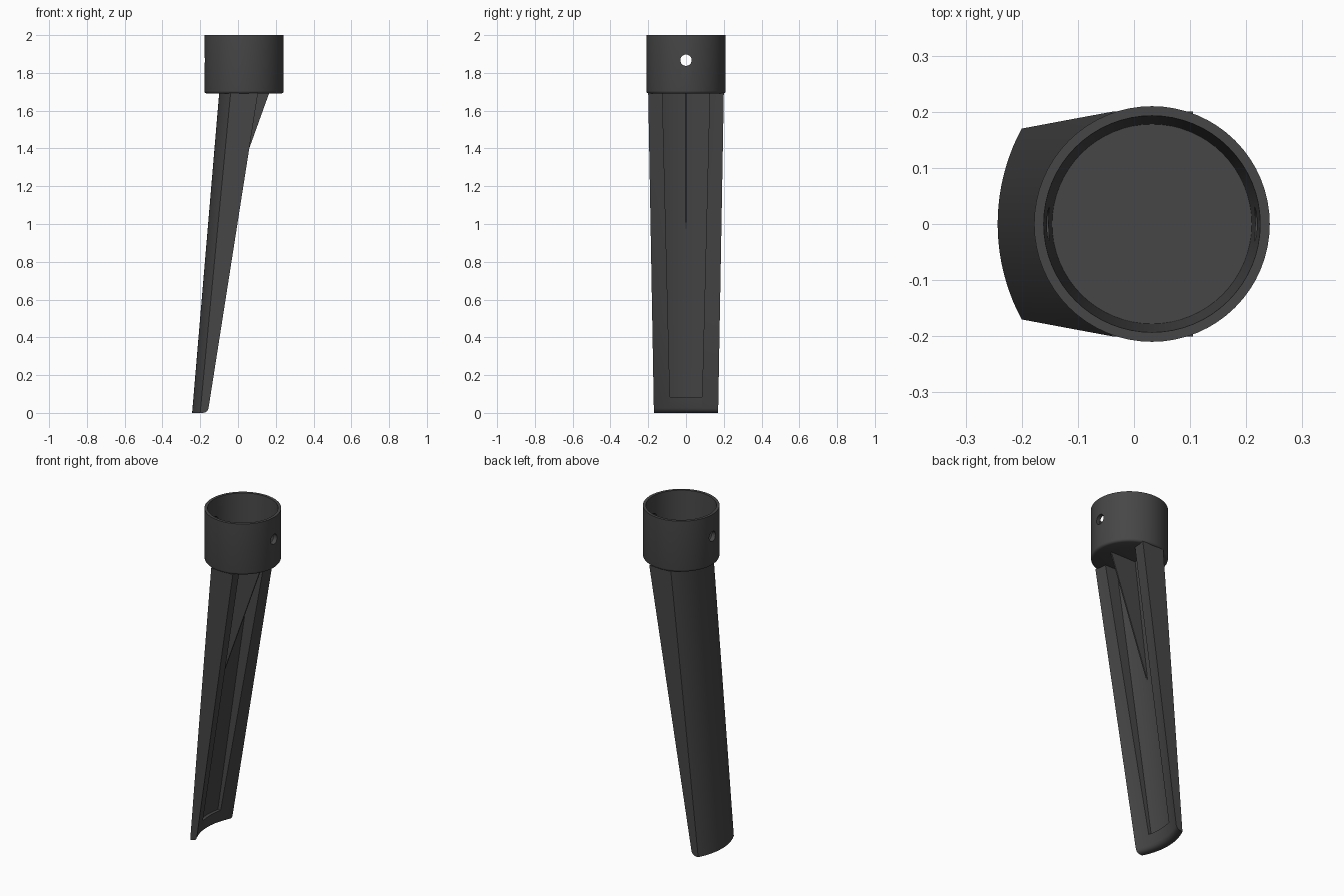
import bpy, bmesh, math

if "Cube" in bpy.data.objects:
    bpy.data.objects.remove(bpy.data.objects["Cube"])

TOP = 1.69          # height where the blade meets the collar
R = 0.36            # radius of the blade's curved back
CX = 0.032          # collar centre in x

dark = bpy.data.materials.new("dark_grey_plastic")
dark.diffuse_color = (0.062, 0.062, 0.062, 1)
dark.use_nodes = True
dark.node_tree.nodes["Principled BSDF"].inputs["Base Color"].default_value = dark.diffuse_color


def loft(name, sections):
    """Skin a list of equal-length point loops and cap both ends."""
    bm = bmesh.new()
    rings = [[bm.verts.new(p) for p in s] for s in sections]
    n = len(rings[0])
    for a, b in zip(rings, rings[1:]):
        for i in range(n):
            j = (i + 1) % n
            bm.faces.new((a[i], a[j], b[j], b[i]))
    bm.faces.new(rings[0])
    bm.faces.new(rings[-1])
    bmesh.ops.recalc_face_normals(bm, faces=bm.faces[:])
    me = bpy.data.meshes.new(name)
    bm.to_mesh(me)
    bm.free()
    ob = bpy.data.objects.new(name, me)
    me.materials.append(dark)
    bpy.context.collection.objects.link(ob)
    return ob


def activate(ob):
    bpy.ops.object.select_all(action='DESELECT')
    ob.select_set(True)
    bpy.context.view_layer.objects.active = ob


def cut(ob, cutter):
    activate(ob)
    mod = ob.modifiers.new("cut", 'BOOLEAN')
    mod.operation = 'DIFFERENCE'
    mod.solver = 'EXACT'
    mod.object = cutter
    bpy.ops.object.modifier_apply(modifier=mod.name)
    bpy.data.objects.remove(cutter)


def smooth(ob, angle=30):
    activate(ob)
    bpy.ops.object.shade_smooth_by_angle(angle=math.radians(angle))


def spread(h, n=20):
    return [-h + 2 * h * i / n for i in range(n + 1)]


def back_x(y, t):
    return -0.243 + 0.143 * t + R - math.sqrt(R * R - y * y)


# Blade: curved back, shallow concave front, rounded front toe
def blade_section(z):
    t = z / TOP
    h = 0.17 + 0.03 * t
    r = 0.025
    trim = r - math.sqrt(r * r - (r - z) ** 2) if z < r else 0
    edge = -0.16 + 0.265 * t - trim
    sag = 0.04 - 0.028 * t
    ys = spread(h)
    back = [(back_x(y, t), y, z) for y in ys]
    front = [(edge - sag * (1 - (y / h) ** 2), y, z) for y in reversed(ys)]
    return back + front


# Long recess in the front of the blade
def recess_section(z):
    t = z / TOP
    ys = spread(0.083 + 0.042 * t)
    floor = [(back_x(y, t) + 0.028 + 0.067 * t, y, z) for y in ys]
    return floor + [(0.4, y, z) for y in reversed(ys)]


blade = loft("blade", [blade_section(z) for z in
                       (0, 0.003, 0.008, 0.015, 0.025, 0.5, 1.0, 1.4, TOP + 0.003)])
cut(blade, loft("recess_cutter", [recess_section(z) for z in (0.085, 0.5, 1.0, 1.4, 1.8)]))
smooth(blade)

# Thin stiffening rib under the collar
rib_outline = [(-0.11, 0.93), (0.165, TOP + 0.003), (-0.03, TOP + 0.003)]
loft("rib", [[(x, y, z) for x, z in rib_outline] for y in (-0.004, 0.004)])


# Collar: open cup with a slightly tapered bore
def circle(r, z, n=64):
    return [(CX + r * math.cos(2 * math.pi * i / n), r * math.sin(2 * math.pi * i / n), z)
            for i in range(n)]


collar = loft("collar", [circle(r, z) for r, z in (
    (0.197, TOP), (0.204, 1.693), (0.2085, 1.698), (0.21, 1.705),
    (0.21, 2.0), (0.193, 2.0), (0.178, 1.72))])

# Screw hole through both collar walls
hole = [[(x, 0.03 * math.cos(math.pi * i / 12), 1.867 + 0.03 * math.sin(math.pi * i / 12))
         for i in range(24)] for x in (-0.4, 0.4)]
cut(collar, loft("hole_cutter", hole))
smooth(collar)
